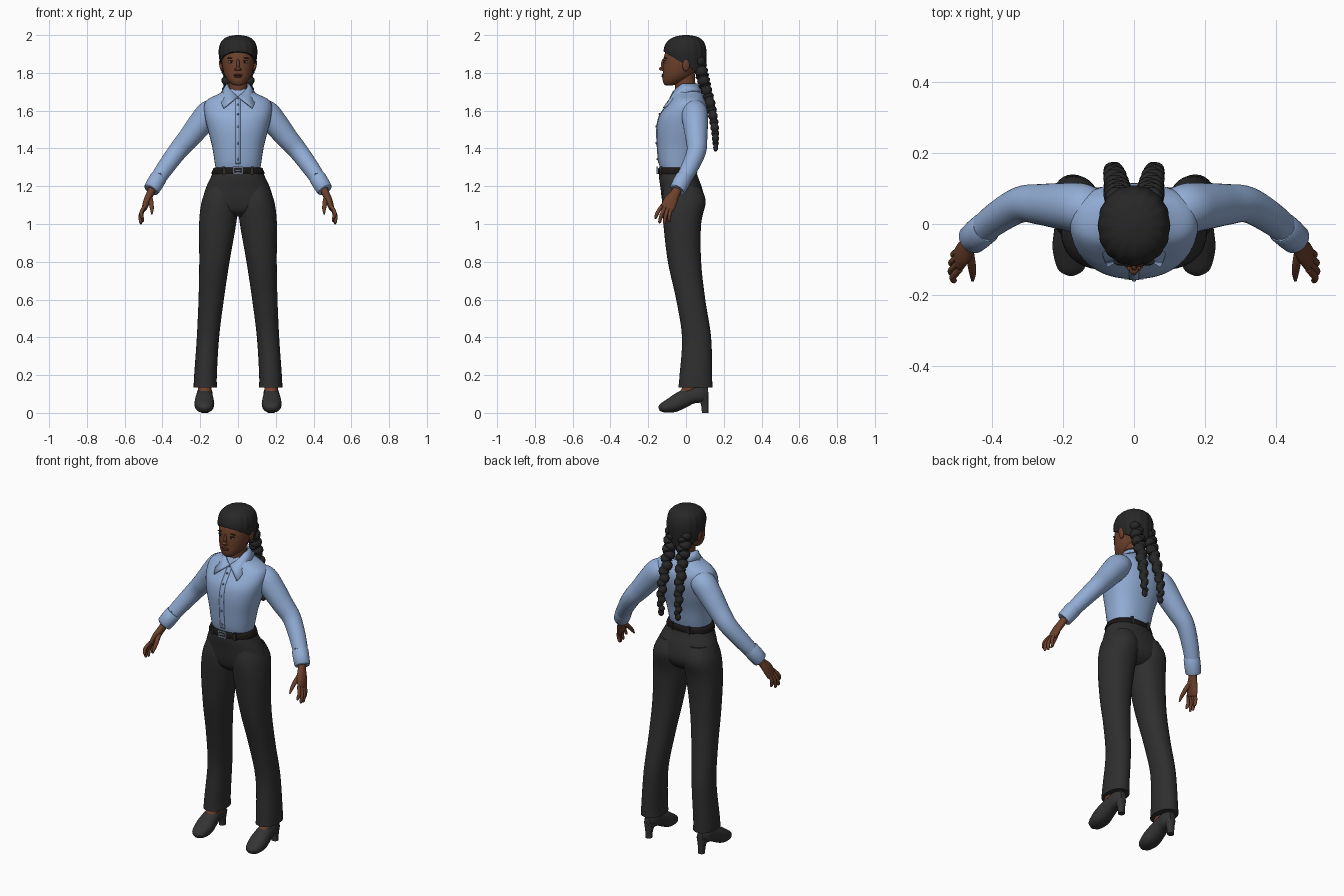
import bpy, bmesh, math
from mathutils import Vector, Matrix

cube = bpy.data.objects.get("Cube")
if cube:
    bpy.data.objects.remove(cube, do_unlink=True)


def material(name, r, g, b):
    m = bpy.data.materials.new(name)
    m.use_nodes = True
    m.diffuse_color = (r, g, b, 1)
    bsdf = m.node_tree.nodes["Principled BSDF"]
    bsdf.inputs["Base Color"].default_value = (r, g, b, 1)
    bsdf.inputs["Roughness"].default_value = 0.8
    return m


skin = material("brown skin", .15, .052, .025)
shirt = material("light blue cotton", .29, .42, .67)
seam = material("slate blue trim", .13, .19, .32)
trouser = material("charcoal cloth", .028, .028, .028)
hair = material("black hair", .02, .02, .02)
leather = material("dark leather", .035, .033, .033)
lip = material("dark rose lips", .12, .033, .022)
eye_white = material("eye white", .4, .36, .33)
dark = material("near black", .01, .008, .007)
metal = material("blue grey metal", .3, .38, .5)


def finish(name, bm, mat, mirror=False, angle=50):
    """Turn a bmesh into a smooth object, optionally mirrored across x."""
    bmesh.ops.recalc_face_normals(bm, faces=bm.faces[:])
    me = bpy.data.meshes.new(name)
    bm.to_mesh(me)
    bm.free()
    me.materials.append(mat)
    for p in me.polygons:
        p.use_smooth = True
    me.set_sharp_from_angle(angle=math.radians(angle))
    ob = bpy.data.objects.new(name, me)
    bpy.context.scene.collection.objects.link(ob)
    if mirror:
        ob.modifiers.new("Mirror", "MIRROR").use_mirror_merge = False
    return ob


def smooth_rows(rows, steps):
    """Catmull-Rom interpolation of rows (x, y, z, radius a, radius b)."""
    out, last = [], len(rows) - 1
    for i in range(last):
        p = [rows[max(0, min(last, i + k))] for k in (-1, 0, 1, 2)]
        for s in range(steps):
            t = s / steps
            out.append([.5 * (2 * b + (c - a) * t + (2 * a - 5 * b + 4 * c - d) * t * t
                              + (3 * b - a - 3 * c + d) * t ** 3)
                        for a, b, c, d in zip(*p)])
    return out + [list(rows[last])]


def skin_rings(rows, side=None, power=2, segs=32, ripple=0, waves=1):
    """Sweep superellipse rings; level rings unless a side vector is given."""
    bm, rings = bmesh.new(), []
    centres = [Vector(r[:3]) for r in rows]
    for i, (*_, ra, rb) in enumerate(rows):
        a, b = Vector((1, 0, 0)), Vector((0, 1, 0))
        if side:
            t = (centres[min(i + 1, len(rows) - 1)] - centres[max(i - 1, 0)]).normalized()
            a = Vector(side)
            a = (a - t * a.dot(t)).normalized()
            b = t.cross(a)
        ring = []
        for k in range(segs):
            ang = math.tau * k / segs
            c, s = math.cos(ang), math.sin(ang)
            grow = 1 + ripple * math.cos(waves * ang)
            c = math.copysign(abs(c) ** (2 / power), c) * ra * grow
            s = math.copysign(abs(s) ** (2 / power), s) * rb * grow
            ring.append(bm.verts.new(centres[i] + a * c + b * s))
        rings.append(ring)
    for lo, hi in zip(rings, rings[1:]):
        for k in range(segs):
            n = (k + 1) % segs
            bm.faces.new((lo[k], lo[n], hi[n], hi[k]))
    bm.faces.new(rings[0])
    bm.faces.new(rings[-1])
    return bm


def loft(name, rows, mat, mirror=False, steps=5, **opts):
    return finish(name, skin_rings(smooth_rows(rows, steps), **opts), mat, mirror)


def tube(name, points, mat, **opts):
    """Round limb from (x, y, z, radius) points."""
    return loft(name, [(*p, p[3]) for p in points], mat, True, side=(0, 1, 0), **opts)


def ball(name, centre, radii, mat, mirror=False, tilt=0):
    bm = bmesh.new()
    m = Matrix.Translation(centre) @ Matrix.Rotation(tilt, 4, "Y") @ Matrix.Diagonal((*radii, 1))
    bmesh.ops.create_uvsphere(bm, u_segments=20, v_segments=12, radius=1, matrix=m)
    return finish(name, bm, mat, mirror)


def box(name, centre, size, mat, mirror=False):
    bm = bmesh.new()
    m = Matrix.Translation(centre) @ Matrix.Diagonal((*size, 1))
    bmesh.ops.create_cube(bm, size=1, matrix=m)
    return finish(name, bm, mat, mirror, 30)


# Shirt body, sleeves and cuffs
torso = [(0, -.045, 1.29, .118, .09), (0, -.045, 1.33, .124, .1), (0, -.04, 1.41, .137, .112),
         (0, -.028, 1.5, .16, .127), (0, -.014, 1.57, .176, .128), (0, .004, 1.625, .18, .11),
         (0, .01, 1.66, .16, .09), (0, .01, 1.69, .1, .075), (0, .004, 1.715, .06, .055)]
loft("shirt_body", torso, shirt, power=2.3, segs=40)
tube("sleeve", [(.11, .04, 1.6, .06), (.15, .045, 1.585, .07), (.2, .05, 1.53, .066),
                (.26, .055, 1.455, .058), (.32, .055, 1.385, .051), (.39, .015, 1.29, .045),
                (.45, -.035, 1.2, .038)], shirt)
tube("cuff", [(.418, -.01, 1.25, .039), (.421, -.012, 1.245, .045),
              (.457, -.043, 1.185, .043), (.459, -.045, 1.182, .036)], shirt, steps=2)

# Button placket follows the shirt front
bm = bmesh.new()
front = [r for r in smooth_rows(torso, 5) if 1.31 < r[2] < 1.675]
pairs = [[bm.verts.new((x, r[1] - r[4] - .003, r[2])) for x in (-.014, .014)] for r in front]
for (a, b), (c, d) in zip(pairs, pairs[1:]):
    bm.faces.new((a, b, d, c))
placket = finish("placket", bm, shirt)
placket.modifiers.new("Thickness", "SOLIDIFY").thickness = .008
for r in front[2::5]:
    ball("button", (0, r[1] - r[4] - .005, r[2]), (.006, .004, .006), seam)

# Folded collar: upper edge round the neck, lower edge ending in front points
bm, pairs = bmesh.new(), []
for i in range(17):
    s = i / 16
    top, low = math.pi * s, math.radians(34 + 146 * s)
    rise = min(1, s * 2.2)
    depth = .142 - .055 * s
    pairs.append((bm.verts.new((.06 * math.sin(top), -.008 - .072 * math.cos(top), 1.675 + .07 * rise)),
                  bm.verts.new((.088 * math.sin(low) + .026 * (1 - rise), -.005 - depth * math.cos(low),
                                1.615 + .09 * rise))))
for (a, b), (c, d) in zip(pairs, pairs[1:]):
    bm.faces.new((a, b, d, c))
collar = finish("collar", bm, shirt, True)
collar.modifiers.new("Thickness", "SOLIDIFY").thickness = .008

# Trousers
loft("trouser_hips", [(0, -.045, 1.3, .121, .094), (0, -.04, 1.25, .143, .103),
                      (0, -.025, 1.19, .17, .11), (0, -.014, 1.12, .186, .112),
                      (0, -.015, 1.07, .16, .095), (0, -.015, 1.04, .09, .06)],
     trouser, power=2.2, segs=40)
loft("trouser_leg", [(.085, -.02, 1.2, .075, .095), (.095, -.012, 1.12, .097, .116),
                     (.108, -.02, 1, .098, .1), (.125, -.008, .8, .08, .088),
                     (.142, .025, .6, .067, .077), (.159, .056, .4, .059, .077),
                     (.172, .052, .2, .06, .086), (.173, .05, .135, .062, .09)],
     trouser, True, power=2.2)

# Belt, loops and buckle
loft("belt", [(0, -.045, 1.265, .139, .102), (0, -.045, 1.27, .141, .105),
              (0, -.045, 1.295, .13, .102), (0, -.045, 1.3, .122, .095)],
     dark, steps=1, segs=40, power=2.2)
box("front_belt_loop", (.075, -.134, 1.283), (.012, .014, .045), trouser, True)
box("back_belt_loop", (.055, .05, 1.283), (.012, .014, .045), trouser, True)
for z in (1.268, 1.3):
    box("buckle_bar", (0, -.153, z), (.052, .008, .007), metal)
box("buckle_side", (.023, -.153, 1.284), (.007, .008, .036), metal, True)
box("buckle_prong", (0, -.154, 1.284), (.03, .006, .008), metal)

# Heeled shoes and ankles
loft("shoe", [(.178, -.143, .02, .012, .01), (.178, -.125, .027, .038, .025),
              (.178, -.07, .044, .052, .042), (.178, -.02, .07, .048, .046),
              (.177, .03, .092, .042, .044), (.175, .08, .102, .038, .046),
              (.175, .118, .105, .018, .028)], leather, True, side=(1, 0, 0), power=2.3)
loft("shoe_heel", [(.175, .102, 0, .018, .018), (.175, .1, .04, .02, .02),
                   (.175, .092, .09, .032, .028)], leather, True, power=2.5)
loft("ankle", [(.177, -.015, .085, .03, .04), (.176, .02, .13, .036, .042),
               (.175, .05, .2, .035, .04)], skin, True)

# Hands
loft("palm", [(.448, -.034, 1.205, .025, .022), (.463, -.055, 1.165, .025, .02),
              (.481, -.08, 1.125, .036, .019), (.495, -.098, 1.085, .037, .014),
              (.498, -.102, 1.075, .03, .008)], skin, True, side=(0, 1, 0))
for label, base, tip in (("index", -.128, (.51, -.163, 1.03)), ("middle", -.109, (.518, -.142, 1.005)),
                         ("ring", -.091, (.516, -.116, 1)), ("little", -.074, (.506, -.09, 1.012))):
    root = Vector((.493, base, 1.095))
    end = Vector(tip)
    bend = root.lerp(end, .5) + Vector((.01, -.004, 0))
    tube(label + "_finger", [(*root, .01), (*bend, .0098), (*root.lerp(end, .92), .008),
                             (*end, .003)], skin, segs=12)
tube("thumb", [(.468, -.07, 1.145, .014), (.46, -.108, 1.112, .0125),
               (.456, -.138, 1.08, .01), (.456, -.16, 1.052, .004)], skin, segs=12)

# Neck and head
loft("neck", [(0, .01, 1.64, .056, .06), (0, 0, 1.7, .05, .056), (0, -.005, 1.75, .048, .054),
              (0, -.01, 1.82, .05, .055)], skin)
loft("head", [(0, -.09, 1.733, .014, .016), (0, -.08, 1.742, .036, .037),
              (0, -.058, 1.765, .058, .066), (0, -.04, 1.8, .075, .083),
              (0, -.022, 1.85, .085, .1), (0, -.012, 1.9, .085, .101),
              (0, -.005, 1.95, .07, .08), (0, -.005, 1.98, .03, .035)], skin, power=2.15)
ball("chin", (0, -.102, 1.754), (.026, .018, .016), skin)
ball("nose_bridge", (0, -.119, 1.845), (.009, .013, .03), skin)
ball("nose_tip", (0, -.129, 1.822), (.013, .014, .01), skin)
ball("nostril", (.012, -.123, 1.818), (.008, .01, .007), skin, True)
ball("upper_lip", (0, -.12, 1.789), (.025, .011, .005), lip)
ball("lower_lip", (0, -.118, 1.78), (.021, .012, .006), lip)
ball("ear", (.09, .0, 1.84), (.009, .019, .032), skin, True, .15)
ball("eye", (.037, -.107, 1.857), (.015, .009, .0065), eye_white, True)
ball("iris", (.036, -.113, 1.857), (.0065, .005, .006), dark, True)
ball("upper_lash", (.037, -.11, 1.864), (.017, .008, .002), dark, True, .08)
ball("eyebrow", (.038, -.107, 1.879), (.021, .009, .003), hair, True, .08)

# Hair cap, cut along a sloping hairline
rows = smooth_rows([(0, .03, 1.76, .05, .06), (0, .015, 1.8, .08, .087), (0, 0, 1.86, .096, .107),
                    (0, -.005, 1.92, .101, .112), (0, -.003, 1.965, .088, .096),
                    (0, 0, 1.99, .058, .062), (0, 0, 2, .015, .016)], 6)
bm = skin_rings(rows, power=2.15, segs=96, ripple=.012, waves=16)
cut = bmesh.ops.bisect_plane(bm, geom=bm.verts[:] + bm.edges[:] + bm.faces[:],
                             plane_co=(0, 0, 1.84), plane_no=(0, .62, 1), clear_inner=True)
rim = [e for e in cut["geom_cut"] if isinstance(e, bmesh.types.BMEdge)]
bmesh.ops.edgenet_fill(bm, edges=rim)
finish("hair_cap", bm, hair)

# Two braids with woven bulges and a small tuft at each end
braid = smooth_rows([(.045, .07, 1.87, .03, .03), (.045, .085, 1.79, .034, .033),
                     (.048, .108, 1.71, .03, .028), (.054, .137, 1.6, .026, .024),
                     (.058, .153, 1.5, .021, .02), (.056, .157, 1.42, .015, .015)], 16)
for i, row in enumerate(braid):
    swell = .82 + .3 * abs(math.sin(i * math.pi / 5))
    row[0] += .005 * math.sin(i * math.pi / 5)
    row[3] *= swell
    row[4] *= swell
finish("braid", skin_rings(braid, side=(1, 0, 0), segs=16), hair, True, 80)
ball("braid_tuft", (.056, .157, 1.405), (.018, .013, .022), hair, True)
